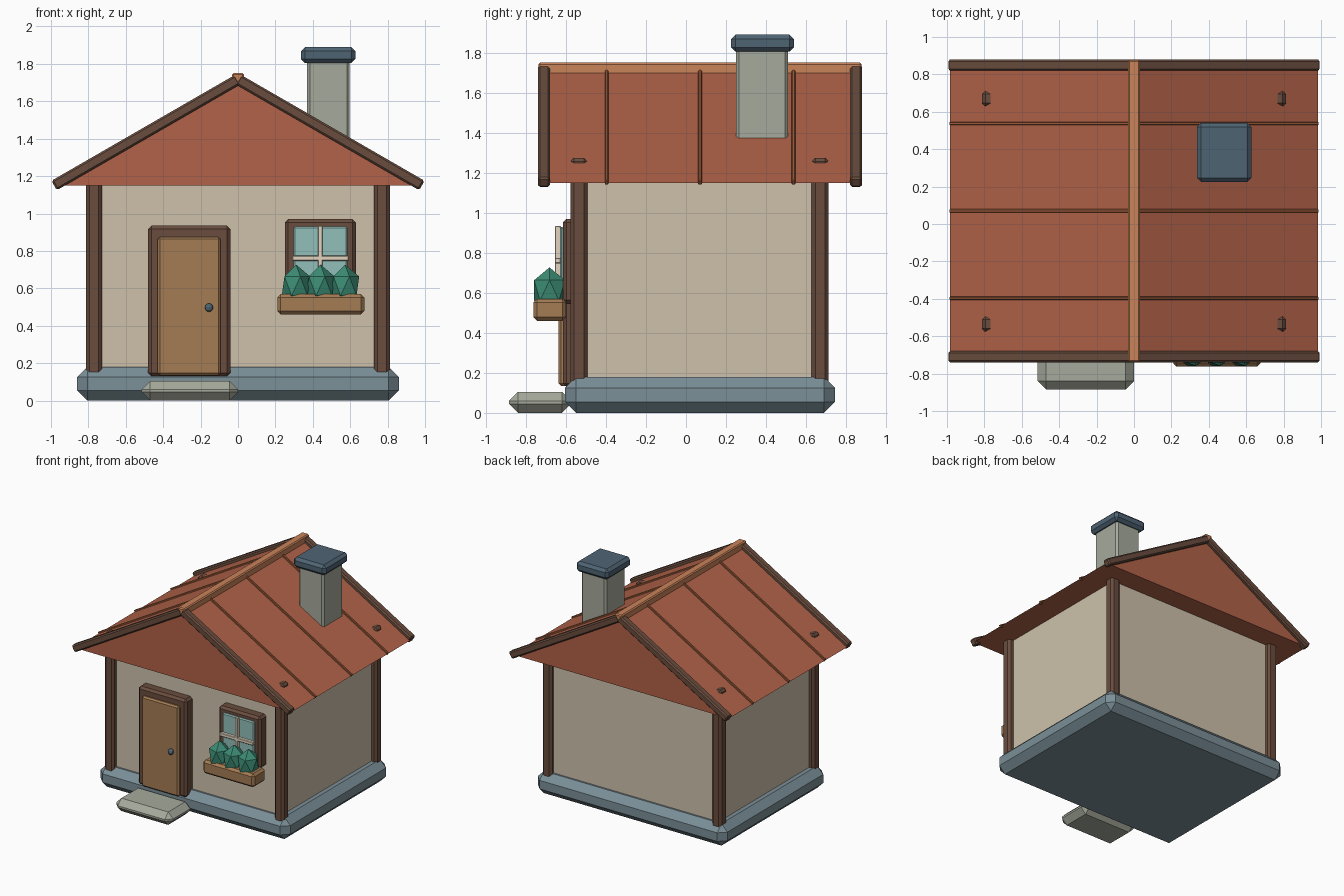
import bpy, bmesh
from math import atan2, hypot

if "Cube" in bpy.data.objects:
    bpy.data.objects.remove(bpy.data.objects["Cube"])


def mat(name, r, g, b):
    m = bpy.data.materials.new(name)
    m.diffuse_color = [(c / 255) ** 2.2 for c in (r, g, b)] + [1]
    m.use_nodes = True
    m.node_tree.nodes["Principled BSDF"].inputs["Base Color"].default_value = m.diffuse_color
    return m


STONE = mat("stone", 122, 142, 150)
STEP = mat("pale_stone", 165, 169, 155)
SLATE = mat("slate", 80, 100, 115)
WALL = mat("plaster", 205, 192, 170)
TIMBER = mat("dark_timber", 105, 78, 64)
WOOD = mat("wood", 163, 123, 84)
ROOF = mat("roof_red", 176, 98, 74)
RIDGE = mat("ridge_orange", 200, 130, 90)
SEAM = mat("seam_brown", 160, 95, 62)
GLASS = mat("glass", 145, 190, 185)
CREAM = mat("cream", 225, 212, 190)
LEAF = mat("leaf", 62, 138, 115)


def finish(name, bm, material):
    me = bpy.data.meshes.new(name)
    bm.to_mesh(me)
    bm.free()
    me.materials.append(material)
    ob = bpy.data.objects.new(name, me)
    bpy.context.collection.objects.link(ob)
    return ob


def box(name, x, y, z, material, bevel=0.0):
    """Chamfered box from (min, max) ranges."""
    bm = bmesh.new()
    bmesh.ops.create_cube(bm, size=1)
    bmesh.ops.scale(bm, vec=[b - a for a, b in (x, y, z)], verts=bm.verts)
    if bevel:
        bmesh.ops.bevel(bm, geom=bm.edges[:], offset=bevel, segments=1,
                        affect='EDGES')
    ob = finish(name, bm, material)
    ob.location = [(a + b) / 2 for a, b in (x, y, z)]
    return ob


# Roof geometry: eave at (EX, EZ), apex at (0, AZ)
EX, EZ, AZ = 0.983, 1.15, 1.717
ANGLE = atan2(AZ - EZ, EX)
LENGTH = hypot(EX, AZ - EZ)
YC = 0.07  # centre of the house in depth


def rafter(name, side, y, width, thick, material, bevel=0.0):
    """Strip lying along one roof slope."""
    ob = box(name, (-LENGTH / 2, LENGTH / 2), (-width / 2, width / 2),
             (-thick / 2, thick / 2), material, bevel)
    ob.location = (side * EX / 2, y, (EZ + AZ) / 2)
    ob.rotation_euler.y = side * ANGLE


# Foundation, walls and doorstep
box("foundation", (-0.86, 0.86), (-0.605, 0.745), (0, 0.18), STONE, 0.055)
box("walls", (-0.77, 0.77), (-0.535, 0.675), (0.15, 1.17), WALL)
box("doorstep", (-0.515, 0), (-0.885, -0.575), (0, 0.105), STEP, 0.045)

# Corner posts, whose tops just poke through the roof
for i, px in enumerate((-0.77, 0.77)):
    for j, py in enumerate((-0.535, 0.67)):
        box(f"corner_post_{i}{j}", (px - 0.043, px + 0.043),
            (py - 0.042, py + 0.042), (0.12, 1.275), TIMBER, 0.018)

# Roof prism
bm = bmesh.new()
tri = bm.faces.new([bm.verts.new((x, YC - 0.78, z))
                    for x, z in ((-EX, EZ), (EX, EZ), (0, AZ))])
ext = bmesh.ops.extrude_face_region(bm, geom=[tri], use_keep_orig=True)
bmesh.ops.translate(bm, vec=(0, 1.56, 0),
                    verts=[v for v in ext["geom"] if isinstance(v, bmesh.types.BMVert)])
bmesh.ops.recalc_face_normals(bm, faces=bm.faces)
finish("roof", bm, ROOF)

# Ridge cap, gable boards and roof seams
box("ridge_cap", (-0.033, 0.033), (YC - 0.808, YC + 0.808), (1.69, 1.75), RIDGE, 0.008)
for side, label in ((-1, "left"), (1, "right")):
    for k in (-1, 1):
        end = "front" if k < 0 else "back"
        rafter(f"gable_board_{end}_{label}", side, YC + k * 0.78, 0.06, 0.058, TIMBER, 0.01)
    for k in (-1, 0, 1):
        rafter(f"roof_seam_{label}_{k + 1}", side, YC + k * 0.467, 0.018, 0.026, SEAM, 0.004)

# Chimney
box("chimney", (0.37, 0.597), (0.25, 0.51), (1.25, 1.82), STEP, 0.015)
box("chimney_cap", (0.336, 0.628), (0.225, 0.54), (1.805, 1.89), SLATE, 0.022)

# Door
box("door_frame", (-0.48, -0.04), (-0.615, -0.5), (0.13, 0.935), TIMBER, 0.018)
box("door", (-0.43, -0.093), (-0.637, -0.56), (0.135, 0.875), WOOD, 0.012)
bm = bmesh.new()
bmesh.ops.create_uvsphere(bm, u_segments=10, v_segments=6, radius=0.023)
finish("door_knob", bm, SLATE).location = (-0.155, -0.65, 0.497)

# Window
box("window_frame", (0.25, 0.63), (-0.615, -0.5), (0.545, 0.97), TIMBER, 0.018)
box("window_glass", (0.298, 0.585), (-0.63, -0.56), (0.59, 0.93), GLASS, 0.008)
box("window_bar_upright", (0.427, 0.453), (-0.655, -0.625), (0.585, 0.935), CREAM, 0.004)
box("window_bar_cross", (0.29, 0.593), (-0.655, -0.625), (0.747, 0.775), CREAM, 0.004)

# Flower box and three shrubs
box("flower_box", (0.21, 0.675), (-0.763, -0.6), (0.46, 0.57), WOOD, 0.018)
for i in range(3):
    bm = bmesh.new()
    bmesh.ops.create_icosphere(bm, subdivisions=1, radius=1)
    bmesh.ops.scale(bm, vec=(0.085, 0.09, 0.115), verts=bm.verts)
    finish(f"shrub_{i + 1}", bm, LEAF).location = (0.31 + 0.131 * i, -0.682, 0.612)
